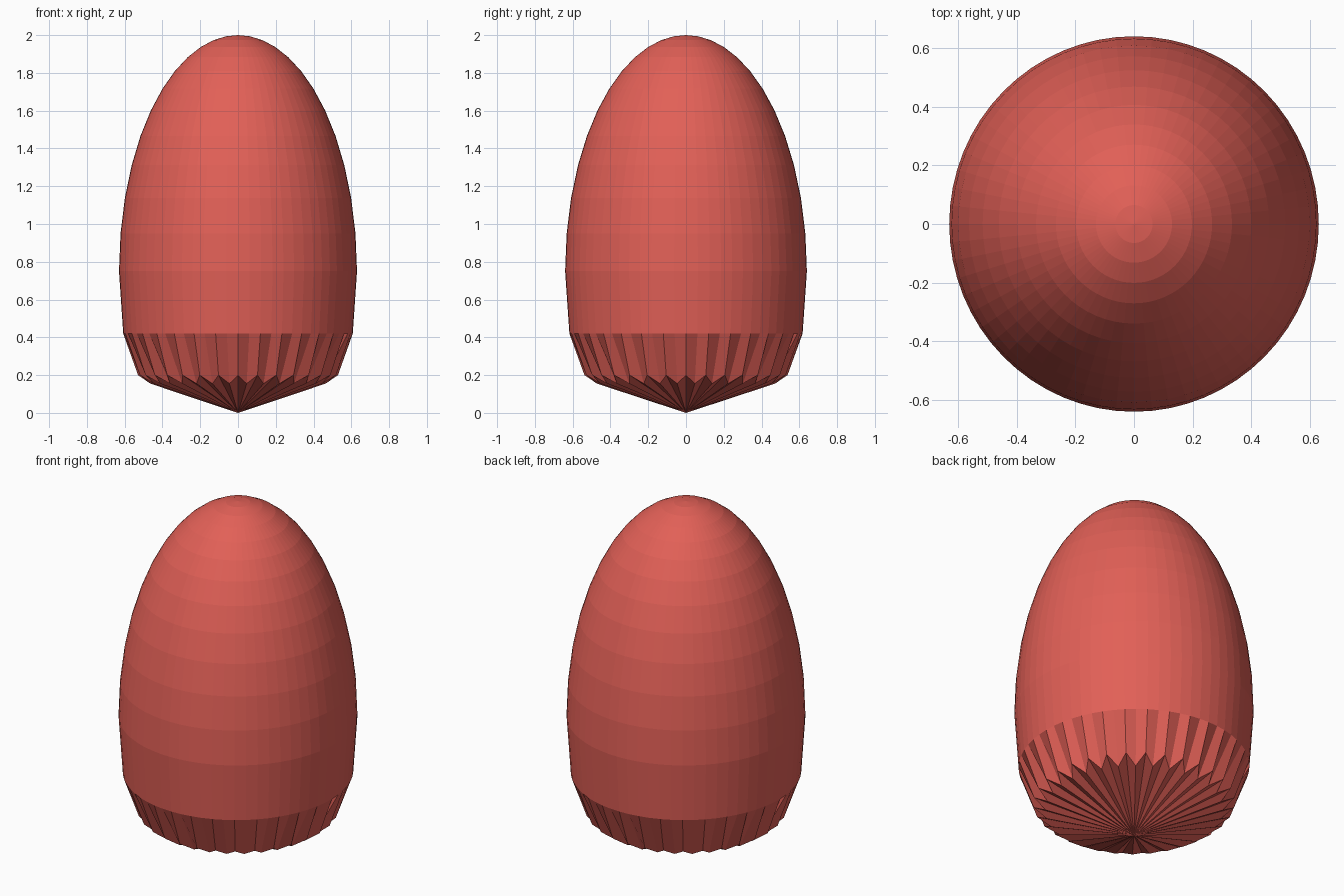
import bpy
import bmesh
import math

cube = bpy.data.objects.get("Cube")
if cube:
    bpy.data.objects.remove(cube, do_unlink=True)

SEGMENTS = 64
RX, RY = 0.63, 0.64          # slightly oval plan
MID_Z, DOME_H = 0.75, 1.25   # widest level and dome height
RIM_Z = 0.42                 # where the fluted skirt begins
DOME_RINGS = 12

red = bpy.data.materials.new("coral red")
red.use_nodes = True
colour = (0.76, 0.117, 0.095, 1)
red.diffuse_color = colour
bsdf = red.node_tree.nodes["Principled BSDF"]
bsdf.inputs["Base Color"].default_value = colour
bsdf.inputs["Roughness"].default_value = 0.7

bm = bmesh.new()


def ring(level):
    """Ring of vertices; level(i) gives (radius fraction, height)."""
    verts = []
    for i in range(SEGMENTS):
        a = 2 * math.pi * i / SEGMENTS
        r, z = level(i)
        verts.append(bm.verts.new((RX * r * math.cos(a), RY * r * math.sin(a), z)))
    return verts


def bridge(upper, lower):
    for i in range(SEGMENTS):
        j = (i + 1) % SEGMENTS
        bm.faces.new((upper[i], lower[i], lower[j], upper[j]))


def cap(loop, z):
    tip = bm.verts.new((0, 0, z))
    for i in range(SEGMENTS):
        bm.faces.new((tip, loop[i], loop[(i + 1) % SEGMENTS]))


# Elongated dome, rings spread wider towards the waist
rings = []
for k in range(1, DOME_RINGS + 1):
    u = k / DOME_RINGS
    t = math.pi / 2 * (0.75 * u + 0.25 * u * u)
    rings.append(ring(lambda i: (math.sin(t), MID_Z + DOME_H * math.cos(t))))

# Straight rim below the waist
rim_r = math.sqrt(1 - ((MID_Z - RIM_Z) / DOME_H) ** 2)
rings.append(ring(lambda i: (rim_r, RIM_Z)))

# Fluted skirt ending in a star-shaped edge
rings.append(ring(lambda i: (0.74, 0.155) if i % 2 else (0.84, 0.2)))

for upper, lower in zip(rings, rings[1:]):
    bridge(upper, lower)

# Crown tip and pointed underside
cap(rings[0], MID_Z + DOME_H)
cap(rings[-1], 0)

bmesh.ops.recalc_face_normals(bm, faces=bm.faces[:])
mesh = bpy.data.meshes.new("fluted_dome")
bm.to_mesh(mesh)
bm.free()
mesh.materials.append(red)
body = bpy.data.objects.new("fluted_dome", mesh)
bpy.context.collection.objects.link(body)
